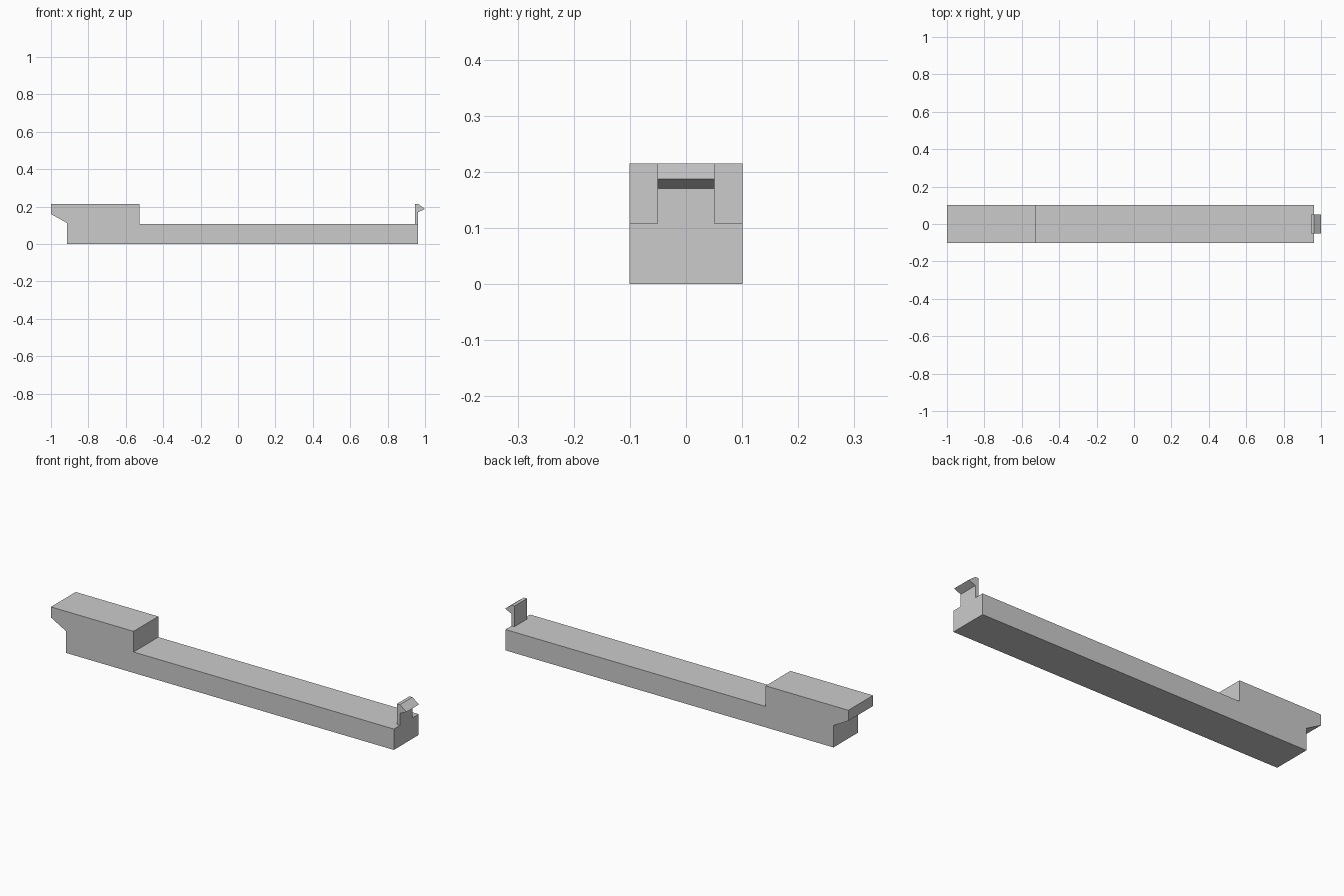
import bpy
import bmesh

cube = bpy.data.objects.get("Cube")
if cube:
    bpy.data.objects.remove(cube, do_unlink=True)

GREY = (0.6, 0.6, 0.6, 1)
grey = bpy.data.materials.new("plain grey")
grey.use_nodes = True
grey.diffuse_color = GREY
grey.node_tree.nodes["Principled BSDF"].inputs["Base Color"].default_value = GREY


def extrude_profile(name, profile, half_width):
    """Sweep an x-z outline across y, centred on y = 0."""
    bm = bmesh.new()
    face = bm.faces.new([bm.verts.new((x, -half_width, z)) for x, z in profile])
    swept = bmesh.ops.extrude_face_region(bm, geom=[face])
    verts = [v for v in swept["geom"] if isinstance(v, bmesh.types.BMVert)]
    bmesh.ops.translate(bm, verts=verts, vec=(0, 2 * half_width, 0))
    bmesh.ops.recalc_face_normals(bm, faces=bm.faces)
    mesh = bpy.data.meshes.new(name)
    bm.to_mesh(mesh)
    bm.free()
    mesh.materials.append(grey)
    obj = bpy.data.objects.new(name, mesh)
    bpy.context.collection.objects.link(obj)
    return obj


TOP, DECK, END = 0.215, 0.108, 0.963

# Long bar with a raised block and an overhanging lip at one end
extrude_profile("bar_body", [
    (-0.915, 0), (END, 0), (END, DECK), (-0.527, DECK),
    (-0.527, TOP), (-1, TOP), (-1, 0.16), (-0.915, 0.113),
], 0.101)

# Upright clip with a pointed barb, flush with the other end
extrude_profile("clip_hook", [
    (0.946, DECK), (END, DECK), (END, 0.17),
    (1, 0.187), (END, TOP), (0.946, TOP),
], 0.051)
